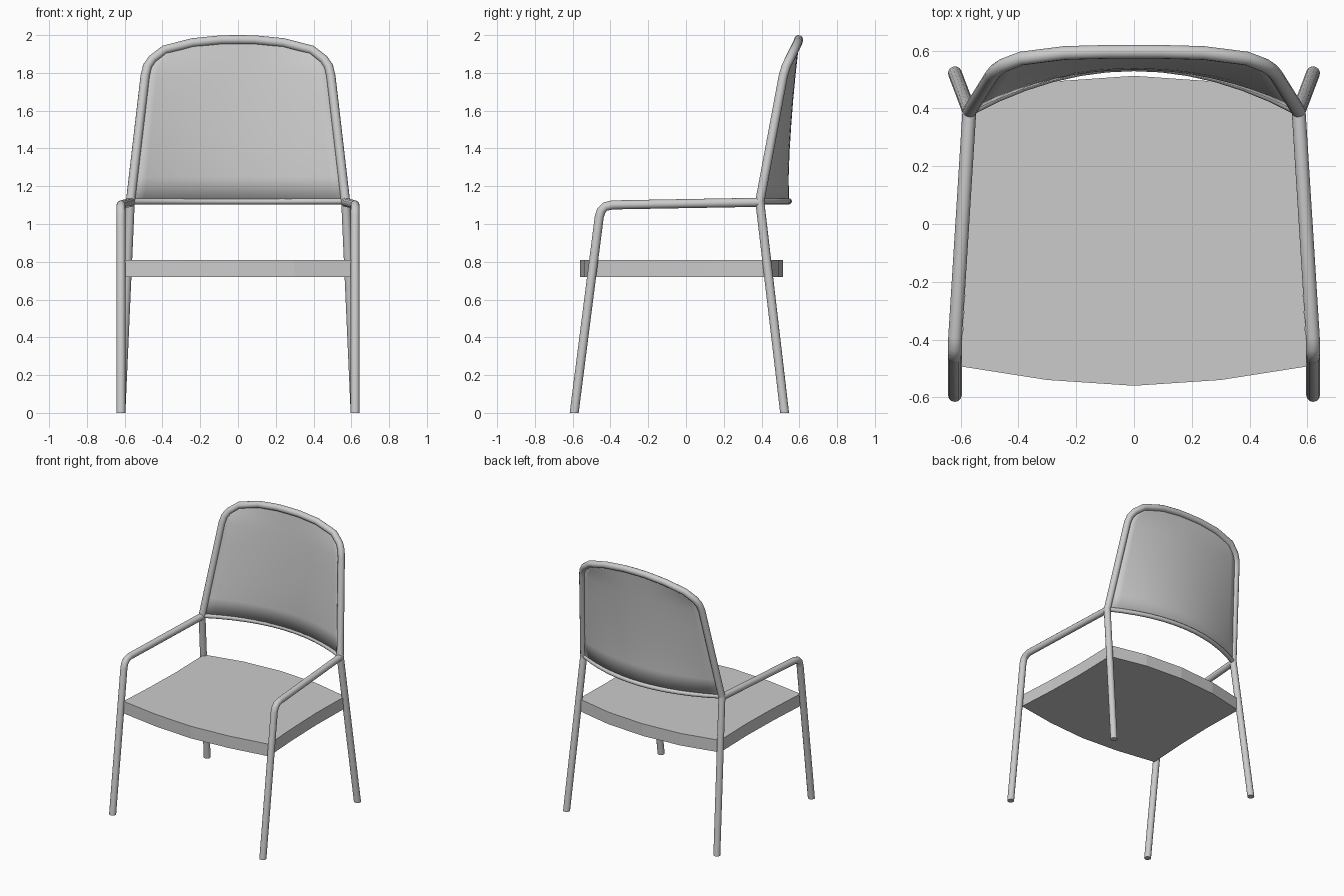
import bpy, bmesh, math

if "Cube" in bpy.data.objects:
    bpy.data.objects.remove(bpy.data.objects["Cube"])


def smooth(ob):
    bpy.ops.object.select_all(action='DESELECT')
    ob.select_set(True)
    bpy.context.view_layer.objects.active = ob
    bpy.ops.object.shade_smooth_by_angle(angle=math.radians(40))


def tube(name, pts, r):
    cu = bpy.data.curves.new(name, 'CURVE')
    cu.dimensions = '3D'
    cu.bevel_depth = r
    cu.bevel_resolution = 4
    cu.use_fill_caps = True
    sp = cu.splines.new('POLY')
    sp.points.add(len(pts) - 1)
    for p, co in zip(sp.points, pts):
        p.co = (*co, 1)
    ob = bpy.data.objects.new(name, cu)
    bpy.context.collection.objects.link(ob)
    bpy.ops.object.select_all(action='DESELECT')
    ob.select_set(True)
    bpy.context.view_layer.objects.active = ob
    bpy.ops.object.convert(target='MESH')
    ob = bpy.context.view_layer.objects.active
    for v in ob.data.vertices:      # cut feet flat on the floor
        if v.co.z < 0.02:
            v.co.z = 0
    smooth(ob)
    return ob


def mesh_object(name, bm):
    bmesh.ops.recalc_face_normals(bm, faces=bm.faces)
    me = bpy.data.meshes.new(name)
    bm.to_mesh(me)
    bm.free()
    ob = bpy.data.objects.new(name, me)
    bpy.context.collection.objects.link(ob)
    return ob


def mirrored(half):
    # half runs from the +x end to the point on x = 0
    return half + [(-p[0], *p[1:]) for p in reversed(half[:-1])]


R = 0.024
joint = (0.57, 0.39, 1.115)

# Legs and armrests
for side, s in (("right", 1), ("left", -1)):
    front = [(0.62, -0.592, 0), (0.62, -0.459, 1.04), (0.62, -0.448, 1.072),
             (0.62, -0.428, 1.092), (0.619, -0.39, 1.101), joint]
    tube("front_leg_and_armrest_" + side, [(s * x, y, z) for x, y, z in front], R)
    tube("back_leg_" + side, [(s * 0.62, 0.522, 0), (s * 0.57, 0.39, 1.125)], R)

# Backrest frame
arch = [joint, (0.492, 0.515, 1.785), (0.48, 0.53, 1.835), (0.455, 0.548, 1.872),
        (0.39, 0.573, 1.922), (0.24, 0.592, 1.96), (0.09, 0.596, 1.975), (0, 0.596, 1.976)]
tube("backrest_frame", mirrored(arch), R)

# Lower rail of the backrest, a shallow bow
rail = [(0.57 * k / 6, 0.39 + 0.155 * (1 - (k / 6) ** 2), 1.12) for k in range(6, -1, -1)]
tube("backrest_rail", mirrored(rail), 0.016)

# Curved backrest panel: rows between the frame sides, bowed backwards
rows = [(0.57 - 0.078 * t, 0.39 + 0.125 * t, 1.115 + 0.67 * t) for t in (0, 0.2, 0.4, 0.6, 0.8)]
rows += arch[1:-1]
centre = [(1.1, 0.54), (1.3, 0.538), (1.6, 0.557), (1.8, 0.576), (1.98, 0.596)]


def centre_y(z):
    for (z0, y0), (z1, y1) in zip(centre, centre[1:]):
        if z <= z1:
            return y0 + (y1 - y0) * (z - z0) / (z1 - z0)
    return centre[-1][1]


bm = bmesh.new()
N = 16
grid = []
for w, y, z in rows:
    row = []
    for i in range(N + 1):
        u = 2 * i / N - 1
        row.append(bm.verts.new((u * w, y + (centre_y(z) - y) * (1 - u * u), z)))
    grid.append(row)
for a, b in zip(grid, grid[1:]):
    for i in range(N):
        bm.faces.new((a[i], a[i + 1], b[i + 1], b[i]))
panel = mesh_object("backrest_panel", bm)
mod = panel.modifiers.new("thickness", 'SOLIDIFY')
mod.thickness = 0.01
mod.offset = 0
smooth(panel)

# Seat slab with bowed front and back and slightly waisted sides
half = [(0, -0.56), (0.3, -0.54), (0.6, -0.493), (0.583, -0.2), (0.575, 0.1),
        (0.582, 0.43), (0.3, 0.492), (0, 0.513)]
outline = half + [(-x, y) for x, y in reversed(half[1:-1])]
bm = bmesh.new()
face = bm.faces.new([bm.verts.new((x, y, 0.72)) for x, y in outline])
ext = bmesh.ops.extrude_face_region(bm, geom=[face], use_keep_orig=True)
bmesh.ops.translate(bm, vec=(0, 0, 0.09),
                    verts=[g for g in ext["geom"] if isinstance(g, bmesh.types.BMVert)])
mesh_object("seat", bm)
